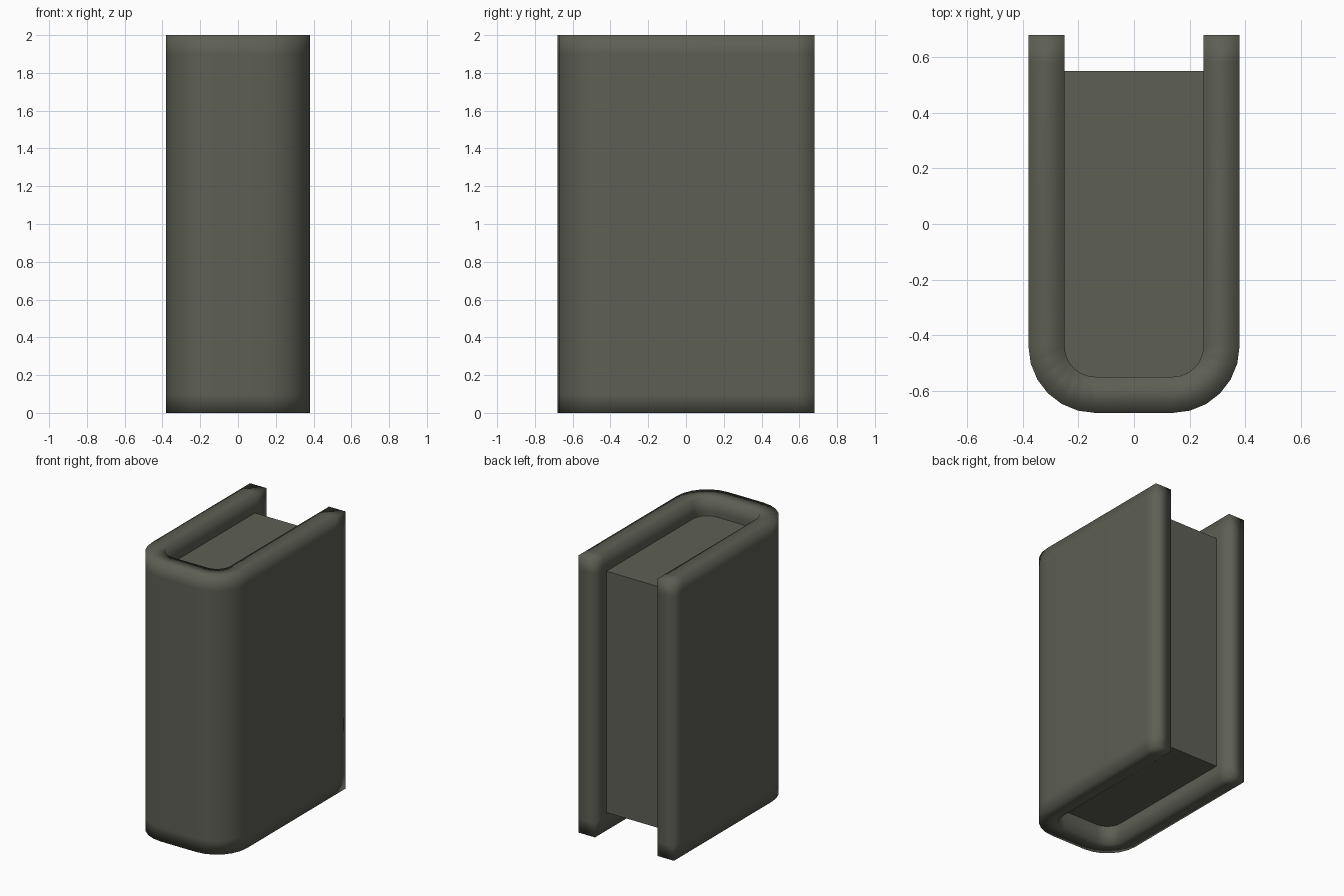
import bpy, bmesh
from math import sin, cos, pi

if "Cube" in bpy.data.objects:
    bpy.data.objects.remove(bpy.data.objects["Cube"])

mat = bpy.data.materials.new("dark_olive")
mat.diffuse_color = (0.11, 0.115, 0.09, 1)
mat.use_nodes = True
mat.node_tree.nodes["Principled BSDF"].inputs["Base Color"].default_value = mat.diffuse_color


def finish(name, bm, angle=None):
    bmesh.ops.recalc_face_normals(bm, faces=bm.faces)
    me = bpy.data.meshes.new(name)
    bm.to_mesh(me)
    bm.free()
    ob = bpy.data.objects.new(name, me)
    bpy.context.collection.objects.link(ob)
    me.materials.append(mat)
    me.shade_smooth()
    if angle:
        bpy.ops.object.select_all(action='DESELECT')
        ob.select_set(True)
        bpy.context.view_layer.objects.active = ob
        bpy.ops.object.shade_smooth_by_angle(angle=angle)
    return ob


# Half outline in plan: straight side, then rounded front corner
def outline(half_width, radius, ends):
    half = [(half_width, y) for y in ends]
    for i in range(7):
        a = i * pi / 12
        half.append((0.14 + radius * cos(a), -0.44 - radius * sin(a)))
    return half + [(-x, y) for x, y in reversed(half)]


# U-shaped wall: soft shading held by loops close to the rims
outer = outline(0.38, 0.24, (0.68, 0.58))
inner = outline(0.25, 0.11, (0.68, 0.58))
levels = (0, 0.1, 1.9, 2)
bm = bmesh.new()
rings = []
for o, i in zip(outer, inner):
    section = [(o, z) for z in levels] + [(i, z) for z in reversed(levels)]
    rings.append([bm.verts.new((p[0], p[1], z)) for p, z in section])
n = 2 * len(levels)
for a, b in zip(rings, rings[1:]):
    for k in range(n):
        m = (k + 1) % n
        bm.faces.new((a[k], a[m], b[m], b[k]))
for r in (rings[0], rings[-1]):
    for k in range(len(levels) - 1):
        bm.faces.new((r[k], r[k + 1], r[n - 2 - k], r[n - 1 - k]))
finish("u_shaped_wall", bm)

# Recessed core filling the channel
bm = bmesh.new()
face = bm.faces.new([bm.verts.new((x, y, 0.13)) for x, y in outline(0.25, 0.11, (0.55,))])
ext = bmesh.ops.extrude_face_region(bm, geom=[face], use_keep_orig=True)
top = [v for v in ext["geom"] if isinstance(v, bmesh.types.BMVert)]
bmesh.ops.translate(bm, verts=top, vec=(0, 0, 1.74))
finish("recessed_core", bm, pi / 6)
